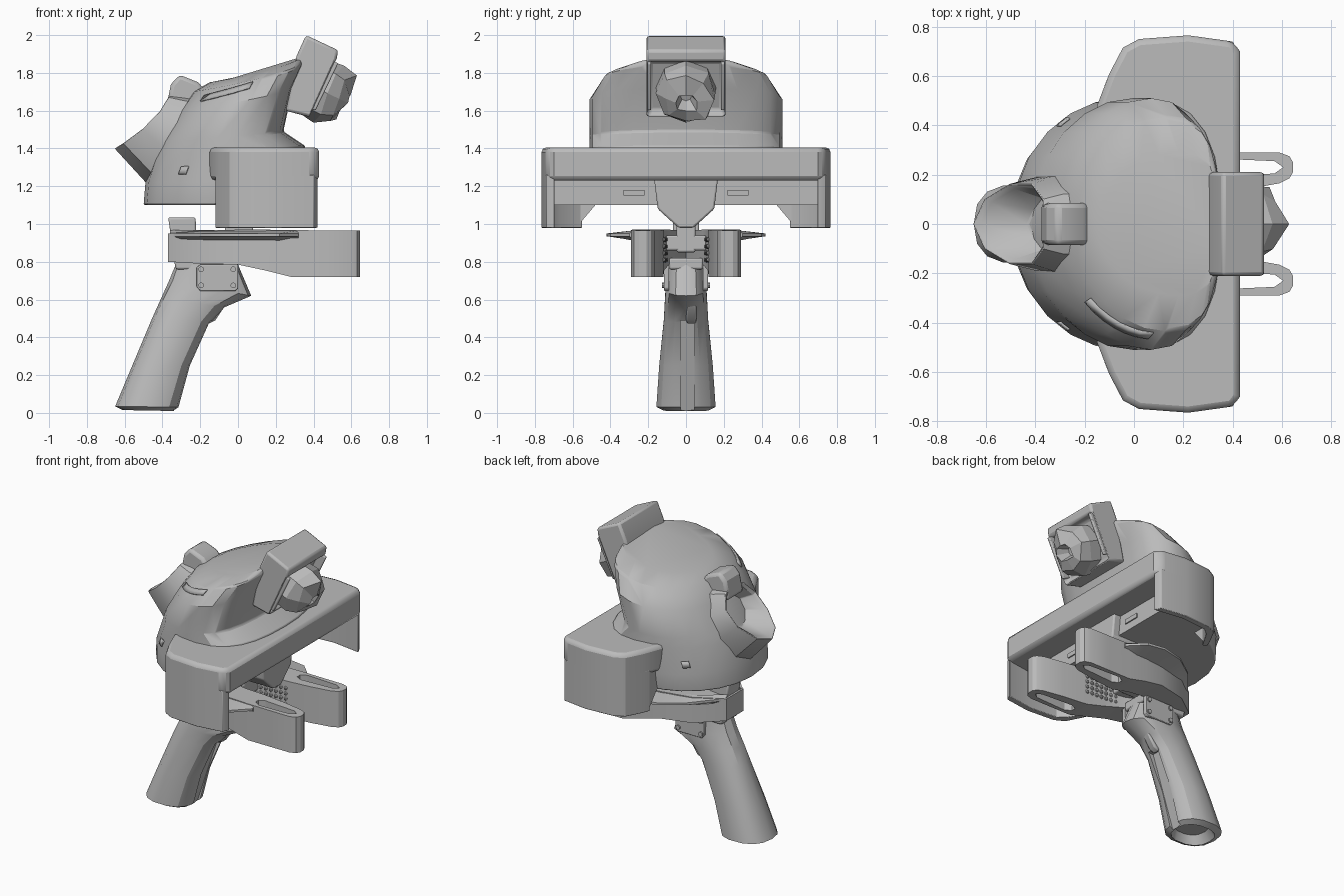
import bpy, bmesh, math, random
from mathutils import Vector

random.seed(4)
if "Cube" in bpy.data.objects:
    bpy.data.objects.remove(bpy.data.objects["Cube"])

grey = bpy.data.materials.new("plain grey")
grey.use_nodes = True
grey.diffuse_color = (0.5, 0.5, 0.5, 1)
grey.node_tree.nodes["Principled BSDF"].inputs["Base Color"].default_value = (0.5, 0.5, 0.5, 1)
parts = []


def finish(name, bm, bevel=0.0):
    bmesh.ops.recalc_face_normals(bm, faces=bm.faces)
    mesh = bpy.data.meshes.new(name)
    bm.to_mesh(mesh)
    bm.free()
    mesh.materials.append(grey)
    ob = bpy.data.objects.new(name, mesh)
    bpy.context.collection.objects.link(ob)
    if bevel:
        mod = ob.modifiers.new("Bevel", 'BEVEL')
        mod.width, mod.segments, mod.limit_method = bevel, 2, 'ANGLE'
        mod.angle_limit = math.radians(40)
    parts.append(ob)
    return ob


def loft(name, rings, bevel=0.0):
    bm = bmesh.new()
    rows = [[bm.verts.new(p) for p in ring] for ring in rings]
    n = len(rows[0])
    for a, b in zip(rows, rows[1:]):
        for i in range(n):
            j = (i + 1) % n
            bm.faces.new((a[i], a[j], b[j], b[i]))
    bm.faces.new(rows[0])
    bm.faces.new(rows[-1])
    return finish(name, bm, bevel)


def prism(name, outline, axis, lo, hi, bevel=0.0):
    place = {'x': lambda a, b, d: (d, a, b), 'y': lambda a, b, d: (a, d, b),
             'z': lambda a, b, d: (a, b, d)}[axis]
    return loft(name, [[place(a, b, d) for a, b in outline] for d in (lo, hi)], bevel)


def oval_point(sec, ang, power=1.0, bulge=0.0):
    # section given by its back point, front point and half width
    xl, zl, xr, zr, ry = sec
    c, s = math.cos(ang), math.sin(ang)
    c = math.copysign(abs(c) ** power, c)
    w = math.copysign(abs(s) ** power, s)
    return Vector(((xl + xr) / 2 + (xr - xl) / 2 * c + bulge * s * s, ry * w,
                   (zl + zr) / 2 + (zr - zl) / 2 * c))


def oval(sec, n, power=1.0, bulge=0.0):
    return [oval_point(sec, math.tau * i / n, power, bulge) for i in range(n)]


def cut(ob, cutter):
    parts.remove(cutter)
    cutter.hide_render = True
    cutter.hide_set(True)
    mod = ob.modifiers.new("Cut", 'BOOLEAN')
    mod.operation, mod.object, mod.solver = 'DIFFERENCE', cutter, 'EXACT'


def flip(outline, side):
    return [(a, b * side) for a, b in outline]


# Domed shell with a flared foot
dome = [(-.50, 1.10, .25, 1.10, .49), (-.49, 1.22, .25, 1.22, .51), (-.44, 1.38, .36, 1.41, .51),
        (-.41, 1.44, .24, 1.49, .51), (-.31, 1.60, .29, 1.72, .51), (-.24, 1.70, .35, 1.85, .435),
        (-.15, 1.75, .35, 1.89, .29)]
loft("domed_shell", [oval(s, 24, 0.9, 0.08) for s in dome], 0.01)


def shell_patch(name, t0, t1, a0, a1, slant=0.0, steps=6):
    # thin plate following the shell between two heights and two angles
    def point(t, a):
        k = min(int(t), len(dome) - 2)
        p, q = (oval_point(dome[i], a, 0.9, 0.08) for i in (k, k + 1))
        v = p.lerp(q, t - k)
        return v + Vector((v.x, v.y, 0.25)).normalized() * 0.007
    bm = bmesh.new()
    rows = []
    for i in range(steps + 1):
        f = i / steps
        a = math.radians(a0 + (a1 - a0) * f)
        rows.append([bm.verts.new(point(t + slant * f, a)) for t in (t0, t1)])
    for (a, b), (c, d) in zip(rows, rows[1:]):
        bm.faces.new((a, b, d, c))
    ob = finish(name, bm)
    ob.modifiers.new("Thickness", 'SOLIDIFY').thickness = 0.008


shell_patch("long_vent", 4.35, 4.65, 218, 262, 0.25)
for side, a in (("right", 229), ("left", 125)):
    shell_patch(side + "_shell_button", 1.25, 1.5, a, a + 6)

# Rear nozzle with concave mouth, and the cowl over it
mouth = [(-.42, 1.20, -.18, 1.68, .22), (-.49, 1.22, -.29, 1.70, .205), (-.655, 1.40, -.36, 1.70, .17),
         (-.62, 1.41, -.36, 1.67, .15), (-.43, 1.42, -.31, 1.60, .10)]
loft("rear_nozzle", [oval(s, 10, 1.0, 0.05) for s in mouth], 0.005)
prism("nozzle_cowl", [(-.38, 1.62), (-.355, 1.74), (-.31, 1.79), (-.21, 1.75), (-.17, 1.70), (-.2, 1.56)],
      'y', -.085, .085, 0.02)

# Tilted visor housing with a recessed face
visor = prism("visor_housing", [(.25, 1.60), (.385, 1.565), (.52, 1.86), (.53, 1.92), (.36, 2.0), (.31, 1.89)],
              'y', -.21, .21, 0.015)
bm = bmesh.new()
bm.from_mesh(visor.data)
faces = [f for f in bm.faces if f.normal.x > .8 and f.normal.z < -.3]
bmesh.ops.inset_region(bm, faces=faces, thickness=0.03, depth=-0.045)
bm.to_mesh(visor.data)
bm.free()
for side in (-1, 1):
    prism("visor_side_rail", [(.36, 1.62), (.41, 1.6), (.53, 1.85), (.48, 1.88)],
          'y', side * .185, side * .205, 0.006)

# Faceted lens
mid, out, up = Vector((.455, 0, 1.70)), Vector((.91, 0, -.42)), Vector((.42, 0, .91))
rings = []
for depth, rad, jitter in ((-.05, .16, 0), (.03, .16, .015), (.10, .125, .03), (.13, .06, .02), (.05, .03, 0)):
    ring = []
    for i in range(8):
        a = math.tau * i / 8
        r = rad + random.uniform(-jitter, jitter)
        ring.append(mid + out * (depth + random.uniform(-jitter, jitter))
                    + up * r * math.cos(a) + Vector((0, r * math.sin(a), 0)))
    rings.append(ring)
lens = loft("faceted_lens", rings)

# Wide crossbar with hanging end walls and an inner bulkhead
half = [(.40, .74), (.22, .765), (.02, .75), (-.045, .715), (-.10, .61), (-.15, .48)]
bar = [(.43, -.70), (.43, .70)] + half + flip(half[::-1], -1)
prism("crossbar", bar, 'z', 1.23, 1.405, 0.025)
core = [(.25, .70), (.02, .71), (-.03, .67), (-.09, .55), (-.13, .46)]
prism("bulkhead", core + flip(core[::-1], -1), 'z', 1.10, 1.24)
wall = [(.42, .70)] + half[:5] + [(-.12, .56), (-.09, .55), (-.02, .67), (.03, .71), (.22, .725), (.42, .695)]
for side, word in ((-1, "right"), (1, "left")):
    prism(word + "_end_wall", flip(wall, side), 'z', .98, 1.26, 0.004)
    prism(word + "_rear_gusset", [(side * y, z) for y, z in
          ((.44, 1.25), (.44, 1.1), (.48, 1.1), (.565, 1.0), (.565, 1.25))], 'x', -.118, -.085)
    prism(word + "_bulkhead_slot", [(side * y, z) for y, z in
          ((.22, 1.15), (.33, 1.15), (.33, 1.18), (.22, 1.18))], 'x', .245, .258)

# Keel and post joining the crossbar to the fork
prism("keel", [(-.17, 1.25), (-.15, 1.08), (-.04, .98), (.04, .98), (.15, 1.08), (.17, 1.25)],
      'x', -.08, .30, 0.01)
prism("keel_post", [(-.05, .85), (.05, .85), (.05, 1.02), (-.05, 1.02)], 'x', -.07, .08, 0.01)

# Fork arms: stations are (x, inner y, outer y, bottom, top)
stations = [(-.37, 0, .09, .80, .95), (-.2, 0, .22, .79, .965), (.0, .09, .27, .785, .97),
            (.14, .115, .285, .755, .97), (.28, .12, .29, .72, .968), (.45, .14, .29, .72, .966),
            (.59, .165, .29, .72, .965), (.63, .185, .275, .72, .965), (.645, .21, .25, .72, .965)]
lip_in = [(-.36, .06), (-.2, .19), (-.05, .23), (.1, .25), (.22, .27), (.32, .27)]
lip_out = [(-.36, .09), (-.2, .28), (-.05, .385), (.1, .42), (.22, .40), (.32, .30)]
slot = [(.30, .21), (.34, .19), (.57, .205), (.605, .23), (.57, .255), (.34, .265), (.30, .24)]
for side, word in ((-1, "right"), (1, "left")):
    arm = loft(word + "_fork_arm", [[(x, side * a, z0), (x, side * b, z0), (x, side * b, z1), (x, side * a, z1)]
                                    for x, a, b, z0, z1 in stations])
    cut(arm, prism(word + "_slot_cutter", flip(slot, side), 'z', .6, 1.1))
    # wedge-shaped lip, thick at the arm and thin at the rim
    loft(word + "_fork_lip", [[(x, side * a, .91), (x, side * b, .935), (x, side * b, .95), (x, side * a, .967)]
                              for (x, a), (x, b) in zip(lip_in, lip_out)])
    # grip studs on the inner face of the arm
    bm = bmesh.new()
    for i in range(7):
        for j in range(4):
            x = .06 + i * .036
            made = bmesh.ops.create_icosphere(bm, subdivisions=1, radius=0.014)
            bmesh.ops.translate(bm, verts=made["verts"], vec=(x, side * (.102 + .07 * x), .81 + j * .036))
    finish(word + "_arm_studs", bm)
prism("fork_deck", [(-.3, -.1), (.08, -.11), (.08, .11), (-.3, .1)], 'z', .86, .94, 0.01)
prism("rear_stop", [(-.37, 1.035), (-.225, 1.035), (-.22, .95), (-.25, .90), (-.35, .90)],
      'y', -.07, .07, 0.01)

# Raked grip, hollow at the base and grooved at the front
grip = [(-.57, .07, -.36, .07, .10), (-.61, .015, -.34, .01, .12), (-.65, .035, -.31, .03, .16),
        (-.56, .25, -.25, .25, .145), (-.455, .50, -.145, .48, .12), (-.41, .60, -.07, .56, .115),
        (-.365, .70, .07, .62, .11), (-.33, .785, .0, .785, .10)]
handle = loft("grip", [oval(s, 14, 0.82) for s in grip])
cut(handle, prism("groove_cutter", [(-.36, -.05), (-.2, -.05), (-.06, .49), (-.18, .49)], 'y', -.03, .045))
prism("trigger", [(-.16, .47), (-.12, .49), (-.06, .58), (-.14, .58)], 'y', .0, .055, 0.01)
prism("grip_neck", [(-.33, .76), (.0, .76), (.0, .82), (-.34, .82)], 'y', -.09, .09, 0.01)

# Bolted plates on the grip
for side, word in ((-1, "right"), (1, "left")):
    prism(word + "_grip_plate", [(-.22, .77), (-.2, .785), (.0, .785), (.0, .66), (-.015, .645), (-.2, .645), (-.22, .67)],
          'y', side * .09, side * .116, 0.004)
    for x in (-.195, -.025):
        for z in (.675, .76):
            ring = [(x + .015 * math.cos(k * math.tau / 10), z + .015 * math.sin(k * math.tau / 10))
                    for k in range(10)]
            prism(word + "_plate_bolt", ring, 'y', side * .11, side * .126)

# Smooth the curved parts, keep hard edges
bpy.ops.object.select_all(action='DESELECT')
for ob in parts:
    ob.select_set(ob is not lens)
bpy.context.view_layer.objects.active = parts[0]
bpy.ops.object.shade_smooth_by_angle(angle=math.radians(30))
